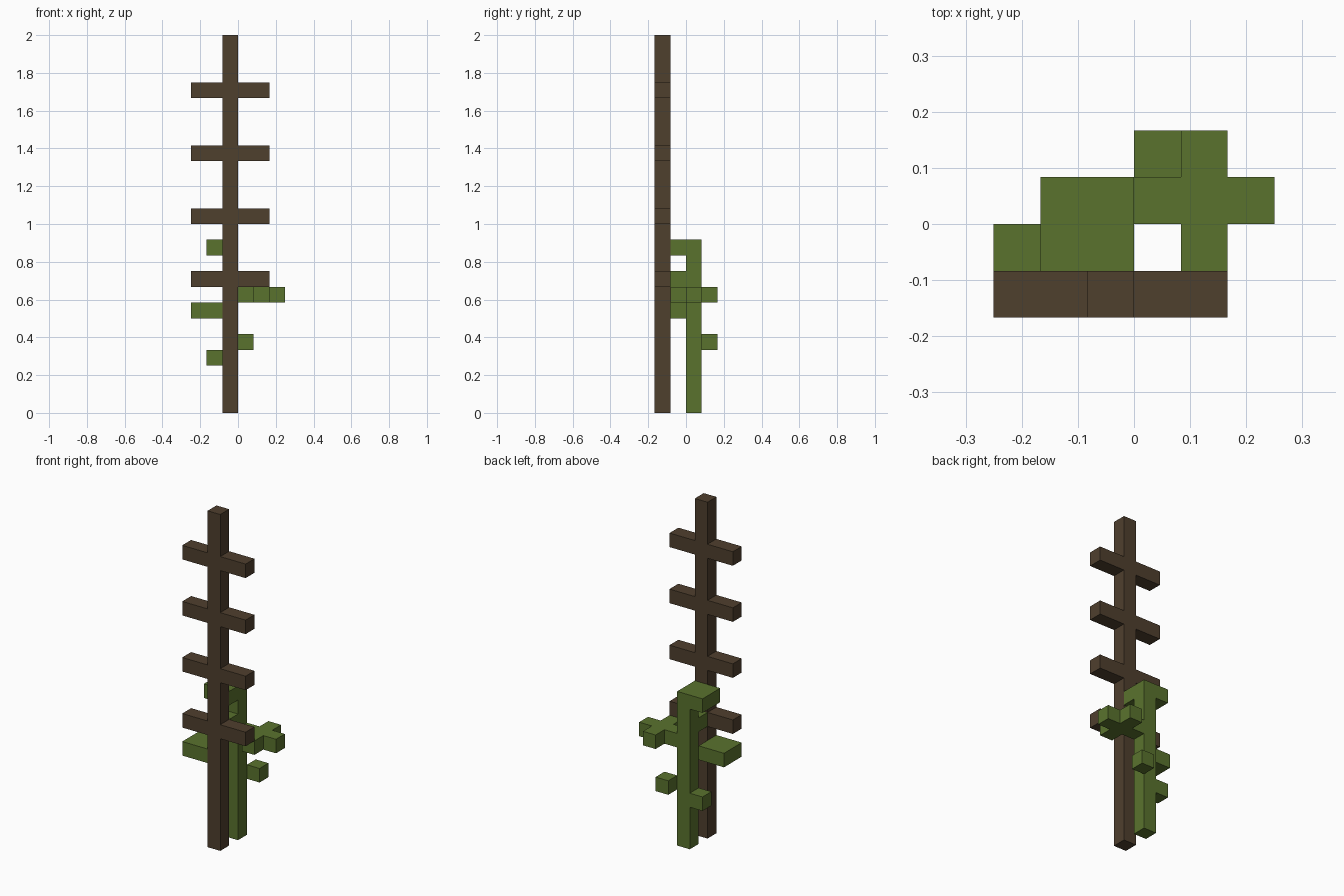
import bpy
import bmesh
from mathutils import Vector

U = 2 / 24  # one block edge

cube = bpy.data.objects.get("Cube")
if cube:
    bpy.data.objects.remove(cube, do_unlink=True)


def make_material(name, rgb):
    mat = bpy.data.materials.new(name)
    mat.use_nodes = True
    mat.diffuse_color = (*rgb, 1)
    bsdf = next(n for n in mat.node_tree.nodes if n.type == "BSDF_PRINCIPLED")
    bsdf.inputs["Base Color"].default_value = (*rgb, 1)
    bsdf.inputs["Roughness"].default_value = 0.9
    return mat


wood = make_material("brown wood", (0.078, 0.05, 0.027))
plant = make_material("leaf green", (0.102, 0.171, 0.027))


def blocks(name, mat, *boxes):
    """One object made of boxes, each given by x, y and z ranges in block units."""
    bm = bmesh.new()
    for ranges in boxes:
        low, high = (Vector(c) * U for c in zip(*ranges))
        verts = bmesh.ops.create_cube(bm, size=1)["verts"]
        bmesh.ops.scale(bm, vec=high - low, verts=verts)
        bmesh.ops.translate(bm, vec=(low + high) / 2, verts=verts)
    mesh = bpy.data.meshes.new(name)
    bm.to_mesh(mesh)
    bm.free()
    mesh.materials.append(mat)
    obj = bpy.data.objects.new(name, mesh)
    bpy.context.collection.objects.link(obj)
    return obj


# Wooden post with evenly spaced rungs on both sides
post_depth = (-2, -1)
blocks("post", wood, ((-1, 0), post_depth, (0, 24)))
for i in range(4):
    z = 8 + 4 * i
    for side, span in (("right", (-3, -1)), ("left", (0, 2))):
        blocks(f"rung_{side}_{i + 1}", wood, (span, post_depth, (z, z + 1)))

# Climbing stem behind the post, with the tendril that holds on to it
blocks("stem", plant, ((-1, 0), (0, 1), (0, 10)))
blocks("tendril", plant, ((-1, 0), (-1, 0), (8, 9)))

# Leaves
blocks("top_leaf", plant, ((-2, 0), (-1, 1), (10, 11)))
blocks("right_leaf", plant, ((-3, -1), (-2, 0), (6, 7)))
blocks("left_leaf", plant,
       ((0, 3), (0, 1), (7, 8)),
       ((1, 2), (1, 2), (7, 8)),
       ((1, 2), (-1, 0), (7, 8)))

# Small buds low on the stem
blocks("back_bud", plant, ((0, 1), (1, 2), (4, 5)))
blocks("right_bud", plant, ((-2, -1), (0, 1), (3, 4)))
